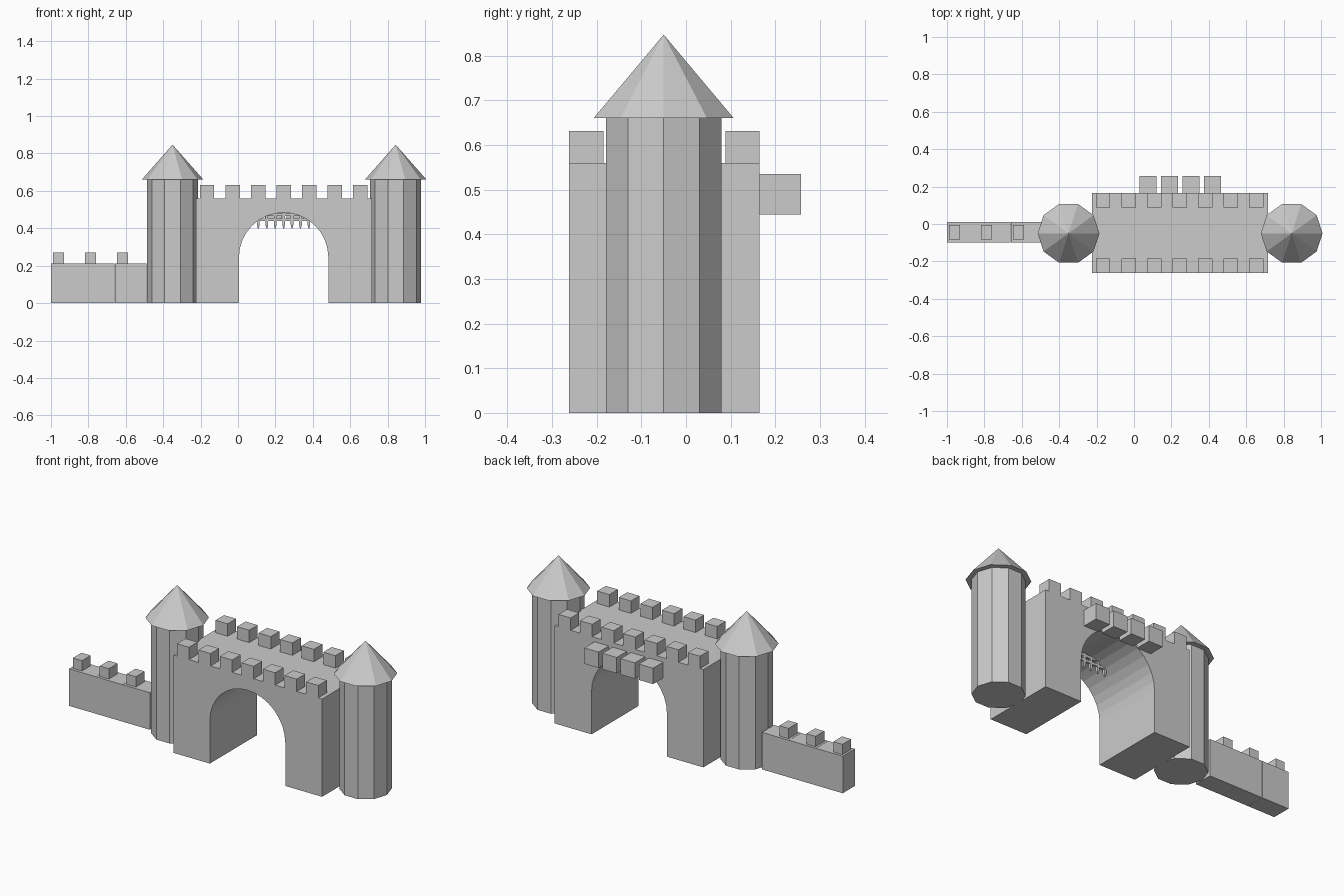
import bpy, bmesh, math
from mathutils import Matrix

if "Cube" in bpy.data.objects:
    bpy.data.objects.remove(bpy.data.objects["Cube"], do_unlink=True)

stone = bpy.data.materials.new("grey stone")
stone.use_nodes = True
GREY = (0.6, 0.6, 0.6, 1)
stone.diffuse_color = GREY
stone.node_tree.nodes["Principled BSDF"].inputs["Base Color"].default_value = GREY


def finish(name, bm):
    bmesh.ops.recalc_face_normals(bm, faces=bm.faces)
    mesh = bpy.data.meshes.new(name)
    bm.to_mesh(mesh)
    bm.free()
    mesh.materials.append(stone)
    obj = bpy.data.objects.new(name, mesh)
    bpy.context.collection.objects.link(obj)
    return obj


def box(name, x, y, z):
    """Box from (min, max) pairs."""
    bm = bmesh.new()
    bmesh.ops.create_cube(bm, size=1)
    for v in bm.verts:
        v.co = [sum(r) / 2 + c * (r[1] - r[0]) for c, r in zip(v.co, (x, y, z))]
    return finish(name, bm)


def cone(name, x, y, z, r_low, r_top):
    """Ten-sided frustum with a corner facing the front."""
    bm = bmesh.new()
    place = Matrix.Translation((x, y, sum(z) / 2)) @ Matrix.Rotation(math.pi / 2, 4, "Z")
    bmesh.ops.create_cone(bm, cap_ends=True, segments=10, radius1=r_low,
                          radius2=r_top, depth=z[1] - z[0], matrix=place)
    return finish(name, bm)


X0, X1 = -0.225, 0.716       # gatehouse sides
Y0, Y1 = -0.262, 0.165       # gatehouse front and back
SPRING, ROOF = 0.245, 0.56   # arch spring line and roof
CX, R = 0.244, 0.239         # arch centre and radius

# Gatehouse legs
box("right_gate_leg", (X0, CX - R), (Y0, Y1), (0, SPRING))
box("left_gate_leg", (CX + R, X1), (Y0, Y1), (0, SPRING))

# Arched upper block
profile = [(X1, SPRING), (X1, ROOF), (X0, ROOF), (X0, SPRING)]
for i in range(17):
    a = math.pi * (1 - i / 16)
    profile.append((CX + R * math.cos(a), SPRING + R * math.sin(a)))
bm = bmesh.new()
face = bm.faces.new([bm.verts.new((x, Y0, z)) for x, z in profile])
ext = bmesh.ops.extrude_face_region(bm, geom=[face])
bmesh.ops.translate(bm, vec=(0, Y1 - Y0, 0),
                    verts=[g for g in ext["geom"] if isinstance(g, bmesh.types.BMVert)])
finish("gate_arch", bm)

# Roof battlements, front and back rows
for i in range(7):
    x = -0.204 + i * 0.1365
    for side, y in (("front", (Y0, Y0 + 0.077)), ("back", (Y1 - 0.077, Y1))):
        box(f"{side}_merlon_{i + 1}", (x, x + 0.077), y, (ROOF, 0.631))

# Blocks projecting above the arch at the back
for i in range(4):
    x = 0.029 + i * 0.115
    box(f"back_block_{i + 1}", (x, x + 0.09), (Y1, 0.257), (0.444, 0.535))

# Raised portcullis inside the arch
GY = -0.1
for i in range(7):
    x = CX + (i - 3) * 0.045
    box(f"portcullis_bar_{i + 1}", (x - 0.007, x + 0.007), (GY - 0.007, GY + 0.007), (0.42, 0.5))
    bm = bmesh.new()
    bmesh.ops.create_cone(bm, cap_ends=True, segments=4, radius1=0.004, radius2=0.01, depth=0.02,
                          matrix=Matrix.Translation((x, GY, 0.41)) @ Matrix.Rotation(math.pi / 4, 4, "Z"))
    finish(f"portcullis_spike_{i + 1}", bm)
for i, (z, half) in enumerate(((0.445, 0.142), (0.472, 0.09))):
    box(f"portcullis_rail_{i + 1}", (CX - half, CX + half), (GY - 0.006, GY + 0.006), (z - 0.007, z + 0.007))

# Towers with pointed roofs
for side, x in (("right", -0.35), ("left", 0.843)):
    cone(f"{side}_tower", x, -0.05, (0, 0.66), 0.136, 0.136)
    cone(f"{side}_tower_roof", x, -0.05, (0.66, 0.847), 0.165, 0)

# Low side wall with battlements
for i in range(3):
    x = -1 + i * 0.171
    box(f"wall_block_{i + 1}", (x, x + 0.17), (-0.1, 0.01), (0, 0.212))
    box(f"wall_merlon_{i + 1}", (x + 0.012, x + 0.07), (-0.084, -0.005), (0.212, 0.271))
